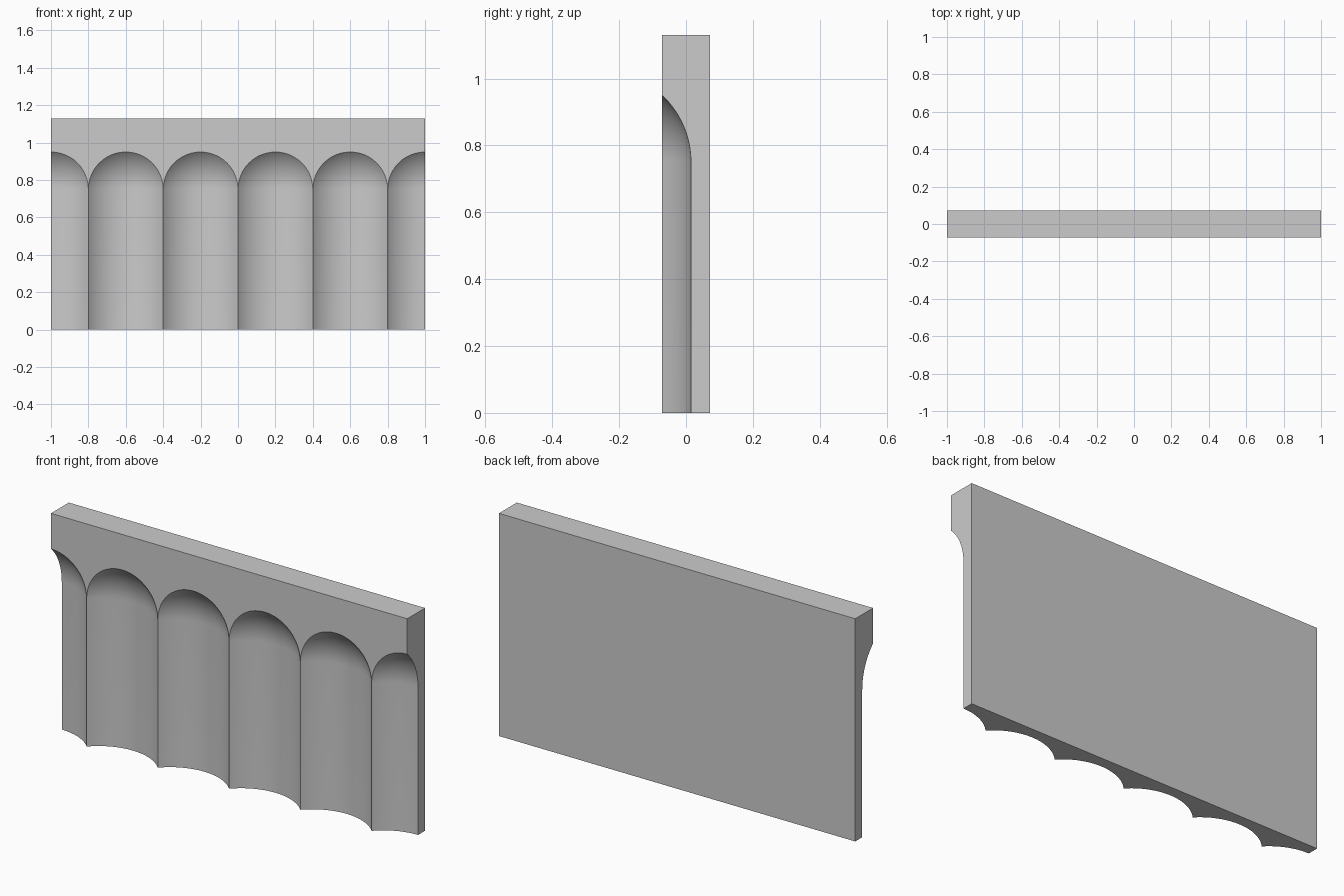
import bpy, bmesh, math

if "Cube" in bpy.data.objects:
    bpy.data.objects.remove(bpy.data.objects["Cube"])

HALF_Y, TOP = 0.0715, 1.13      # panel half thickness and height
W, SPRING = 0.2, 0.75           # flute half width, height where the domed top begins
DEPTH = 0.0865
R = (W * W + DEPTH * DEPTH) / (2 * DEPTH)   # flute cylinder / dome radius
CY = -HALF_Y + DEPTH - R                    # its axis, in front of the panel
N, ROWS = 12, 14                # columns per half flute, rows in the dome


def column(x, dx):
    """Closed side profile of the panel at x, dx away from the flute axis."""
    h = math.sqrt(max(W * W - dx * dx, 0))
    pts = [(0, 0)] + [(h * math.sin(j / ROWS * math.pi / 2), SPRING) for j in range(ROWS + 1)]
    out = []
    for rise, base in pts:
        y = CY + math.sqrt(max(R * R - dx * dx - rise * rise, 0))
        out.append((x, y, base + rise))
    return out + [(x, -HALF_Y, TOP), (x, HALF_Y, TOP), (x, HALF_Y, 0)]


# Column positions: half flutes alternate away from and towards an axis
stations = []
for half in range(10):
    for i in range(N):
        a = i / N * math.pi / 2
        dx = W * math.sin(a) if half % 2 == 0 else W * math.cos(a)
        x = -1 + W * half + (dx if half % 2 == 0 else W - dx)
        stations.append((x, dx))
stations.append((1.0, 0.0))

# Fluted panel: skin neighbouring profiles and cap both ends
bm = bmesh.new()
loops = [[bm.verts.new(p) for p in column(x, dx)] for x, dx in stations]
for a, b in zip(loops, loops[1:]):
    for j in range(len(a)):
        k = (j + 1) % len(a)
        bm.faces.new((a[j], b[j], b[k], a[k]))
bm.faces.new(loops[0])
bm.faces.new(loops[-1][::-1])
bmesh.ops.remove_doubles(bm, verts=bm.verts[:], dist=1e-5)
bmesh.ops.recalc_face_normals(bm, faces=bm.faces[:])

mesh = bpy.data.meshes.new("fluted_panel")
bm.to_mesh(mesh)
bm.free()
panel = bpy.data.objects.new("fluted_panel", mesh)
bpy.context.collection.objects.link(panel)
bpy.context.view_layer.objects.active = panel
panel.select_set(True)
bpy.ops.object.shade_smooth_by_angle(angle=math.radians(30))
